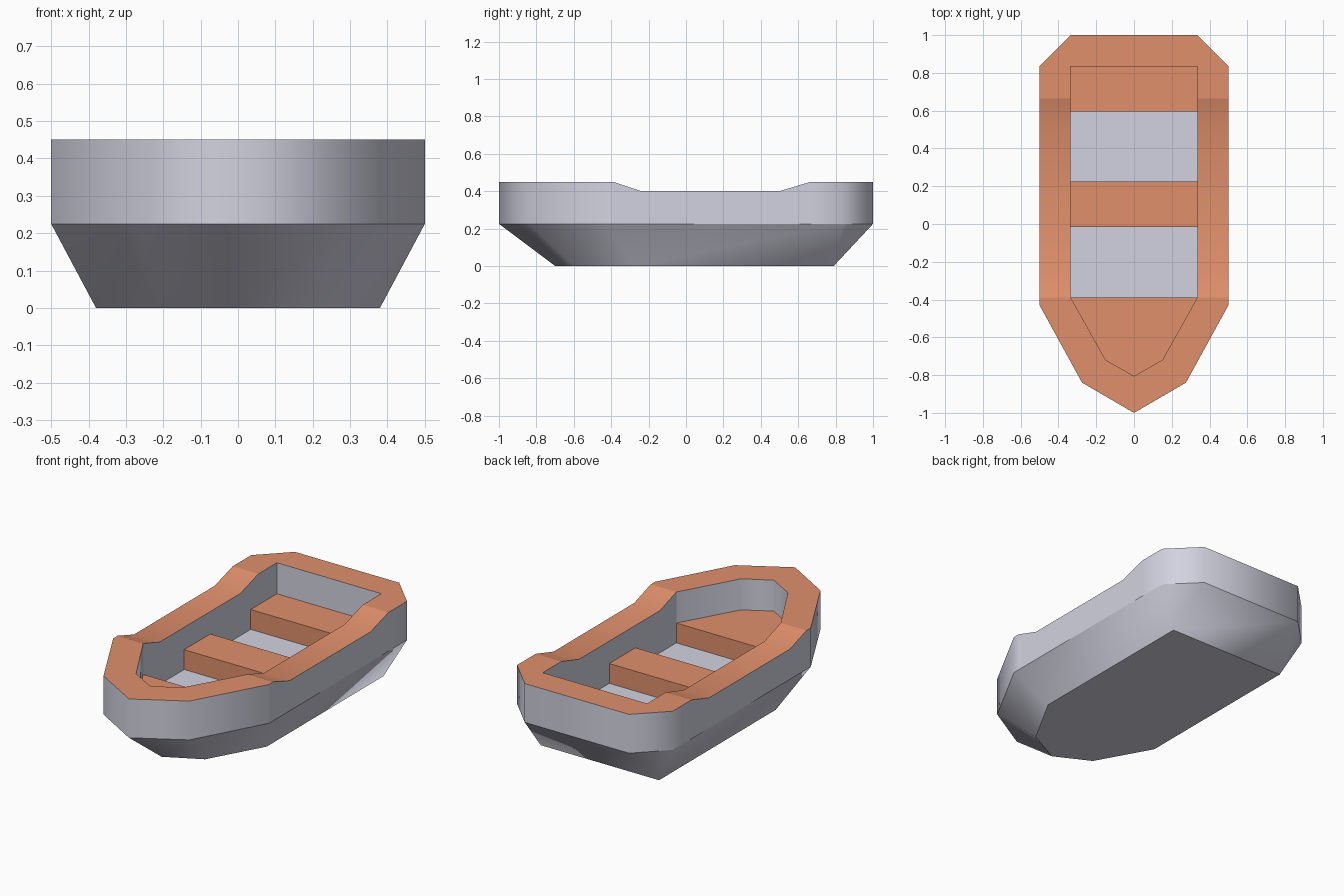
import bpy, bmesh

if "Cube" in bpy.data.objects:
    bpy.data.objects.remove(bpy.data.objects["Cube"])


def material(name, colour):
    m = bpy.data.materials.new(name)
    m.diffuse_color = (*colour, 1)
    m.use_nodes = True
    m.node_tree.nodes["Principled BSDF"].inputs["Base Color"].default_value = m.diffuse_color
    return m


GREY = material("pale grey", (0.65, 0.65, 0.75))
WOOD = material("orange wood", (0.75, 0.28, 0.15))

CHINE, FLOOR, SEAT = 0.225, 0.155, 0.27
STEP_BOW, STEP_STERN = -0.39, 0.665


def rim_z(y):
    """Sheer line: low amidships, raised at bow and stern."""
    if y <= STEP_BOW or y >= STEP_STERN:
        return 0.45
    if y < -0.24:
        return 0.45 - 0.05 * (y - STEP_BOW) / (-0.24 - STEP_BOW)
    if y > 0.5:
        return 0.40 + 0.05 * (y - 0.5) / (STEP_STERN - 0.5)
    return 0.40


def ring(half, z):
    """Mirror a half outline (bow tip to stern) into a closed ring."""
    full = half + [(-x, y) for x, y in reversed(half[1:])]
    return [(x, y, z(y) if callable(z) else z) for x, y in full]


def finish(name, bm, mat):
    me = bpy.data.meshes.new(name)
    bm.to_mesh(me)
    bm.free()
    me.materials.append(mat)
    ob = bpy.data.objects.new(name, me)
    bpy.context.collection.objects.link(ob)
    return ob


def strip(name, a, b, mat, sharp_ys=(), sharp_angle=3.2, cap=False):
    """Smooth band between two rings, optionally capped on the first."""
    bm = bmesh.new()
    cache = {}

    def vert(p):
        if p not in cache:
            cache[p] = bm.verts.new(p)
        return cache[p]

    n = len(a)
    for i in range(n):
        j = (i + 1) % n
        corners = list(dict.fromkeys((a[i], a[j], b[j], b[i])))
        if len(corners) > 2:
            bm.faces.new([vert(p) for p in corners]).smooth = True
    if cap:
        f = bm.faces.new([vert(p) for p in reversed(list(dict.fromkeys(a)))])
        for e in f.edges:
            e.smooth = False
    bm.normal_update()
    for e in bm.edges:
        y0, y1 = (v.co.y for v in e.verts)
        at_step = any(abs(y0 - s) < 1e-4 and abs(y1 - s) < 1e-4 for s in sharp_ys)
        if at_step or e.calc_face_angle(0) > sharp_angle:
            e.smooth = False
    return finish(name, bm, mat)


def prism(name, outline, z0, z1, mat):
    """Flat-sided block over a counter-clockwise outline."""
    bm = bmesh.new()
    f = bm.faces.new([bm.verts.new((x, y, z0)) for x, y in outline])
    new = bmesh.ops.extrude_face_region(bm, geom=[f])["geom"]
    for v in new:
        if isinstance(v, bmesh.types.BMVert):
            v.co.z = z1
    bmesh.ops.recalc_face_normals(bm, faces=bm.faces)
    return finish(name, bm, mat)


# Outlines, right half from bow to stern
side_ys = [STEP_BOW, -0.24, 0.5, STEP_STERN, 0.835]
outer = [(0, -1), (0.275, -0.84), (0.5, -0.43)] + [(0.5, y) for y in side_ys] + [(0.335, 1)]
inner = ([(0, -0.805), (0.15, -0.72), (0.335, STEP_BOW)]
         + [(0.335, y) for y in side_ys] + [(0.335, 0.835)])
knuckle = [(0, -1), (0.275, -0.84), (0.5, -0.43), (0.5, 0.835), (0.335, 1)]
keel = [(0, -0.7), (0.205, -0.595), (0.38, -0.28), (0.38, 0.79), (0.38, 0.79)]

# Hull, rim and inside walls
strip("lower_hull", ring(keel, 0.0), ring(knuckle, CHINE), GREY, cap=True)
strip("upper_hull", ring(outer, CHINE), ring(outer, rim_z), GREY)
strip("rim", ring(outer, rim_z), ring(inner, rim_z), WOOD, (STEP_BOW, STEP_STERN))
walls = strip("inner_walls", ring(inner, rim_z), ring(inner, FLOOR), GREY,
              (STEP_BOW,), sharp_angle=1.2)

# Floor
bm = bmesh.new()
bm.faces.new([bm.verts.new(p) for p in dict.fromkeys(ring(inner, FLOOR))])
finish("floor", bm, GREY)

# Seats
for name, y0, y1 in (("middle_seat", -0.015, 0.225), ("rear_seat", 0.595, 0.835)):
    prism(name, [(-0.335, y0), (0.335, y0), (0.335, y1), (-0.335, y1)], FLOOR, SEAT, WOOD)
bow = inner[:3]
prism("bow_seat", bow + [(-x, y) for x, y in reversed(bow[1:])], FLOOR, SEAT, WOOD)
